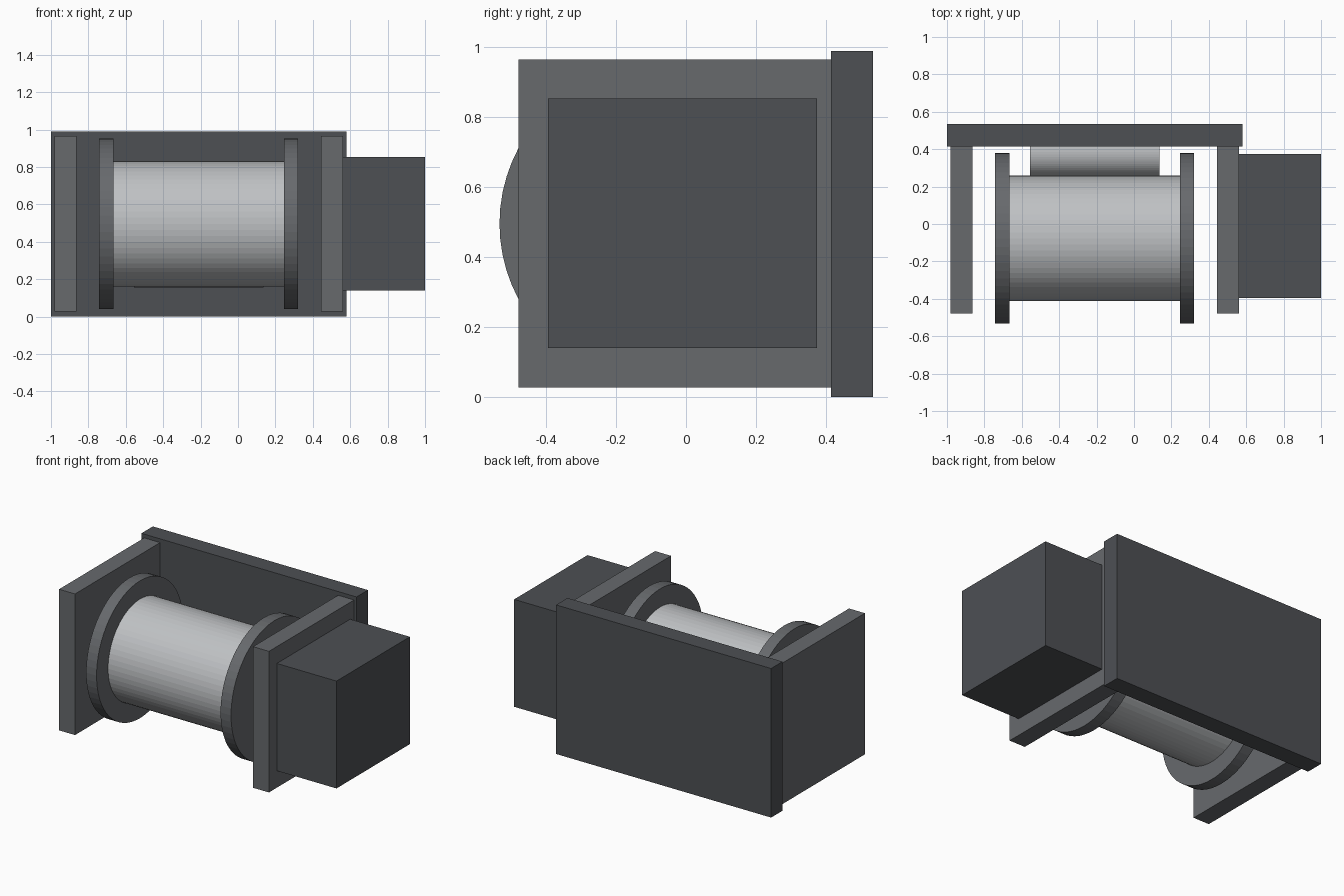
import bpy
import math

if "Cube" in bpy.data.objects:
    bpy.data.objects.remove(bpy.data.objects["Cube"])


def material(name, rgb):
    m = bpy.data.materials.new(name)
    m.diffuse_color = (*rgb, 1)
    m.use_nodes = True
    m.node_tree.nodes["Principled BSDF"].inputs["Base Color"].default_value = m.diffuse_color
    return m


DARK = material("dark_steel", (0.075, 0.08, 0.088))
PLATE = material("plate_steel", (0.135, 0.142, 0.152))
LIGHT = material("bright_steel", (0.52, 0.535, 0.55))


def box(name, x, y, z, mat):
    """Box spanning the given (min, max) ranges."""
    bpy.ops.mesh.primitive_cube_add(size=1, location=[sum(r) / 2 for r in (x, y, z)])
    o = bpy.context.object
    o.name = name
    o.scale = [r[1] - r[0] for r in (x, y, z)]
    bpy.ops.object.transform_apply(location=False, rotation=False, scale=True)
    o.data.materials.append(mat)


def roller(name, x, y, z, radius, mat):
    """Cylinder lying along x between x[0] and x[1]."""
    bpy.ops.mesh.primitive_cylinder_add(
        vertices=64, radius=radius, depth=x[1] - x[0],
        location=(sum(x) / 2, y, z), rotation=(0, math.pi / 2, 0))
    o = bpy.context.object
    o.name = name
    o.data.materials.append(mat)


# Frame: back plate, two side plates
box("back_plate", (-1.0, 0.58), (0.415, 0.535), (0.0, 0.99), DARK)
for side, x0 in (("left", -0.98), ("right", 0.445)):
    box(side + "_side_plate", (x0, x0 + 0.117), (-0.478, 0.418), (0.028, 0.965), PLATE)

# Drive housing on the right side plate
box("motor_housing", (0.56, 1.0), (-0.395, 0.375), (0.14, 0.853), DARK)

# Drum with its two flanges
AY, AZ = -0.077, 0.496
roller("drum", (-0.67, 0.25), AY, AZ, 0.335, LIGHT)
for side, x0 in (("left", -0.743), ("right", 0.245)):
    roller(side + "_flange", (x0, x0 + 0.077), AY, AZ, 0.456, PLATE)

# Pressure roller low down behind the drum
roller("pressure_roller", (-0.555, 0.135), 0.385, 0.29, 0.135, LIGHT)
